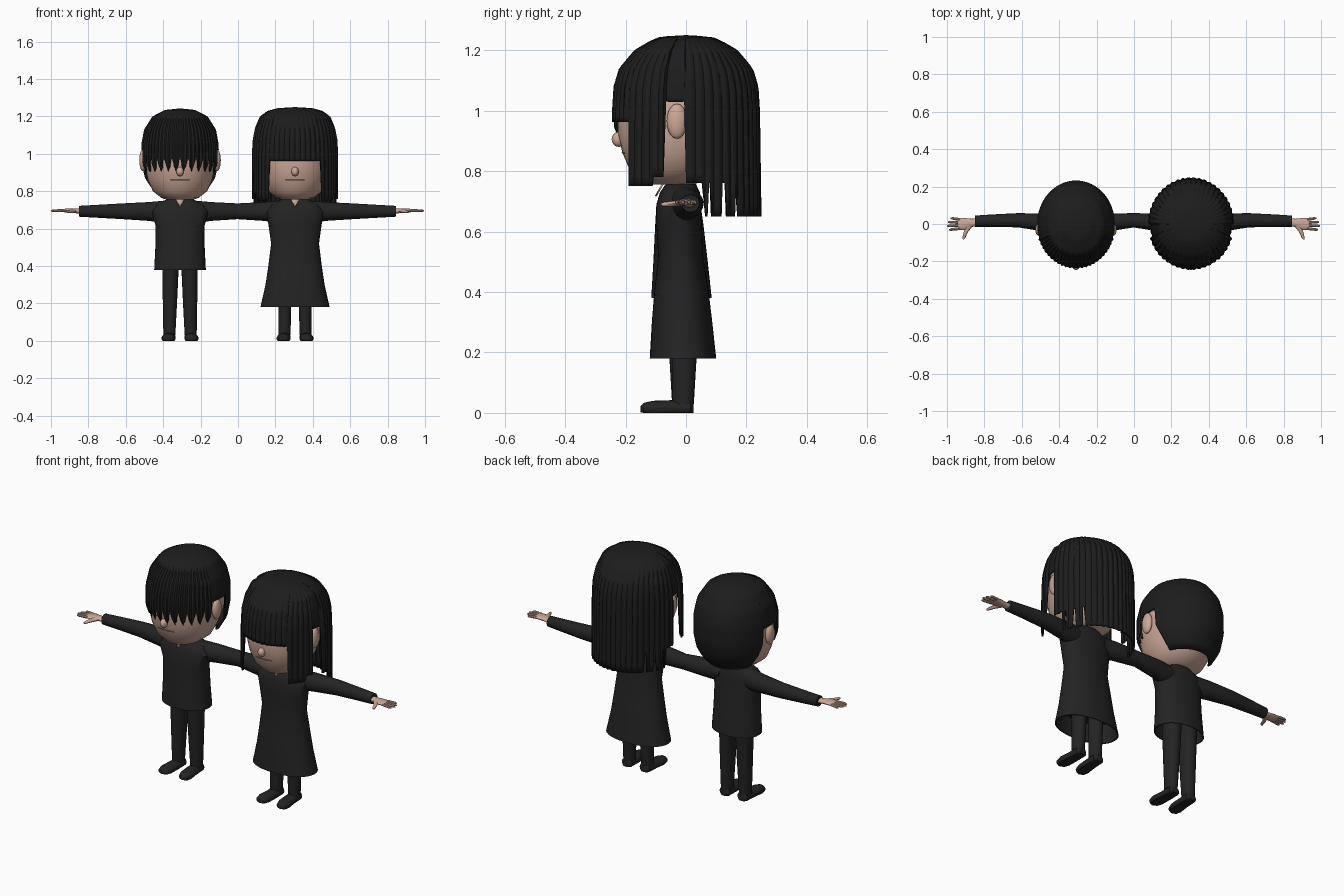
import bpy, bmesh, math
from mathutils import Vector

cube = bpy.data.objects.get("Cube")
if cube:
    bpy.data.objects.remove(cube, do_unlink=True)


def material(name, rgb):
    m = bpy.data.materials.new(name)
    m.use_nodes = True
    m.diffuse_color = (*rgb, 1)
    bsdf = m.node_tree.nodes["Principled BSDF"]
    bsdf.inputs["Base Color"].default_value = (*rgb, 1)
    bsdf.inputs["Roughness"].default_value = 0.8
    return m


CLOTH = material("black cloth", (0.017, 0.017, 0.017))
HAIR = material("black hair", (0.012, 0.012, 0.012))
SKIN = material("skin", (0.6, 0.39, 0.31))
LIP = material("mouth line", (0.3, 0.17, 0.14))
built = []


def finish(name, bm, mat, cx, recalc=True):
    if recalc:
        bmesh.ops.recalc_face_normals(bm, faces=bm.faces)
    mesh = bpy.data.meshes.new(name)
    bm.to_mesh(mesh)
    bm.free()
    mesh.materials.append(mat)
    obj = bpy.data.objects.new(name, mesh)
    obj.location.x = cx
    bpy.context.collection.objects.link(obj)
    built.append(obj)
    return obj


def loft(name, axis, sections, mat, cx, side=1, n=24, power=2.0):
    """Skin elliptical sections (position, centre a, centre b, radius a, radius b) along an axis."""
    bm = bmesh.new()
    rings = []
    for pos, ca, cb, ra, rb in sections:
        ring = []
        for i in range(n):
            t = 2 * math.pi * i / n
            c, s = math.cos(t), math.sin(t)
            p = [ca + ra * math.copysign(abs(c) ** (2 / power), c),
                 cb + rb * math.copysign(abs(s) ** (2 / power), s)]
            p.insert(axis, pos)
            ring.append(bm.verts.new((p[0] * side, p[1], max(p[2], 0))))
        rings.append(ring)
    for a, b in zip(rings, rings[1:]):
        for i in range(n):
            j = (i + 1) % n
            bm.faces.new((a[i], a[j], b[j], b[i]))
    bm.faces.new(rings[0])
    bm.faces.new(rings[-1])
    return finish(name, bm, mat, cx)


def ball(name, centre, scale, mat, cx):
    bm = bmesh.new()
    bmesh.ops.create_uvsphere(bm, u_segments=16, v_segments=10, radius=1)
    for v in bm.verts:
        v.co = Vector(centre) + v.co * Vector(scale)
    return finish(name, bm, mat, cx)


def radii(profile, z):
    for (z0, x0, y0), (z1, x1, y1) in zip(profile, profile[1:]):
        if z >= z1:
            f = (z0 - z) / (z0 - z1)
            return x0 + (x1 - x0) * f, y0 + (y1 - y0) * f
    return profile[-1][1:]


def hair_shell(name, profile, bottom, flute, cx, cols=240, rows=26):
    """Dome of strands: bottom(angle) sets the hair length, flute(angle) the strand relief."""
    bm = bmesh.new()
    top = profile[0][0]
    tip = bm.verts.new((0, 0, top))
    grid = []
    for i in range(cols):
        deg = 360 * i / cols - 180
        t = math.radians(deg)
        low, k = bottom(abs(deg)), flute(deg)
        column = []
        for r in range(1, rows + 1):
            z = top + (low - top) * (r / rows) ** 1.7
            rx, ry = radii(profile, z)
            column.append(bm.verts.new((rx * k * math.sin(t), -ry * k * math.cos(t), z)))
        grid.append(column)
    for i in range(cols):
        a, b = grid[i], grid[(i + 1) % cols]
        bm.faces.new((tip, a[0], b[0]))
        for r in range(rows - 1):
            bm.faces.new((a[r], a[r + 1], b[r + 1], b[r]))
    obj = finish(name, bm, HAIR, cx, recalc=False)
    mod = obj.modifiers.new("thickness", "SOLIDIFY")
    mod.thickness, mod.offset = 0.009, -1
    return obj


def zigzag(a, period):
    return abs((a / period) % 1 - 0.5) * 2


def arm_and_hand(who, cx, side):
    loft(who + "_sleeve", 0, [(0.08, -0.01, 0.69, 0.05, 0.06), (0.17, 0.008, 0.692, 0.048, 0.05),
                              (0.31, 0.02, 0.693, 0.038, 0.042), (0.45, 0.018, 0.693, 0.033, 0.034),
                              (0.54, 0.015, 0.693, 0.03, 0.029)], CLOTH, cx, side)
    loft(who + "_palm", 0, [(0.52, 0.01, 0.693, 0.02, 0.015), (0.56, 0.006, 0.695, 0.022, 0.012),
                            (0.6, 0, 0.697, 0.033, 0.011), (0.63, 0, 0.697, 0.031, 0.008)], SKIN, cx, side, 16)
    for k in range(4):
        y, tip = 0.024 - 0.016 * k, (0.67, 0.685, 0.69, 0.68)[k]
        loft(who + "_finger", 0, [(0.62, y, 0.697, 0.008, 0.008), (tip - 0.01, y * 1.25, 0.696, 0.007, 0.007),
                                  (tip, y * 1.28, 0.695, 0.003, 0.003)], SKIN, cx, side, 8)
    loft(who + "_thumb", 1, [(-0.01, 0.57, 0.695, 0.018, 0.01), (-0.045, 0.59, 0.692, 0.011, 0.009),
                             (-0.075, 0.6, 0.69, 0.008, 0.007), (-0.083, 0.602, 0.69, 0.003, 0.003)],
         SKIN, cx, side, 10)


def person(who, cx, torso, leg):
    # Head, face and neck
    loft(who + "_head", 2, [(0.755, 0, -0.05, 0.07, 0.07), (0.765, 0, -0.05, 0.1, 0.105),
                            (0.8, 0, -0.04, 0.145, 0.145), (0.86, 0, -0.03, 0.172, 0.18),
                            (0.92, 0, -0.02, 0.185, 0.205), (1.0, 0, -0.01, 0.189, 0.215),
                            (1.1, 0, 0, 0.18, 0.2), (1.17, 0, 0, 0.135, 0.15),
                            (1.21, 0, 0, 0.06, 0.07)], SKIN, cx, n=40)
    ball(who + "_nose", (0, -0.222, 0.905), (0.02, 0.024, 0.025), SKIN, cx)
    loft(who + "_mouth", 0, [(-0.05, -0.201, 0.86, 0.003, 0.002), (-0.025, -0.207, 0.86, 0.004, 0.003),
                             (0, -0.209, 0.861, 0.004, 0.003), (0.025, -0.207, 0.86, 0.004, 0.003),
                             (0.05, -0.201, 0.86, 0.003, 0.002)], LIP, cx, n=8)
    loft(who + "_neck", 2, [(0.7, 0, -0.018, 0.05, 0.045), (0.79, 0, -0.018, 0.05, 0.045)], SKIN, cx)
    # Clothes, hollow at the hem
    z, y, rx, ry = torso[0]
    hem = [(z + 0.1, y, rx * 0.85, ry * 0.85), (z, y, rx * 0.96, ry * 0.96)]
    shoulders = [(0.69, -0.025, 0.155, 0.073), (0.73, -0.02, 0.125, 0.066), (0.757, -0.017, 0.07, 0.05)]
    loft(who + "_top", 2, [(s[0], 0, *s[1:]) for s in hem + torso + shoulders], CLOTH, cx, n=40, power=2.2)
    # Open collar showing skin
    bm = bmesh.new()
    bm.faces.new([bm.verts.new(p) for p in ((-0.026, -0.072, 0.76), (0, -0.098, 0.715), (0.026, -0.072, 0.76))])
    collar = finish(who + "_open_collar", bm, SKIN, cx)
    collar.modifiers.new("thickness", "SOLIDIFY").thickness = 0.006
    for side in (1, -1):
        ball(who + "_ear", (side * 0.198, -0.03, 0.965), (0.02, 0.034, 0.058), SKIN, cx)
        arm_and_hand(who, cx, side)
        loft(who + "_leg", 2, leg, CLOTH, cx, side)
        loft(who + "_shoe", 1, [(0.025, 0.056, 0.015, 0.02, 0.02), (0.015, 0.056, 0.018, 0.032, 0.028),
                                (-0.05, 0.057, 0.016, 0.034, 0.026), (-0.11, 0.062, 0.014, 0.037, 0.026),
                                (-0.14, 0.064, 0.013, 0.028, 0.02), (-0.15, 0.065, 0.012, 0.012, 0.01)],
             CLOTH, cx, side, 20)


# Boy: shirt, trousers, short hair with a jagged fringe
BOY, GIRL = -0.31, 0.305
person("boy", BOY,
       [(0.38, -0.015, 0.138, 0.1), (0.5, -0.018, 0.132, 0.09), (0.62, -0.022, 0.132, 0.08)],
       [(0.46, 0.05, -0.01, 0.046, 0.06), (0.2, 0.054, -0.01, 0.038, 0.046), (0.03, 0.057, -0.01, 0.032, 0.036)])


def boy_length(a):
    if a < 72:
        return 0.905 + 0.075 * zigzag(a, 12)
    if a < 100:
        return 1.02
    return max(0.79, 0.93 - (a - 100) * 0.009)


def boy_flute(deg):
    a = abs(deg)
    return 0.99 + 0.025 * (1 - zigzag(a, 6)) if a < 72 else 0.985


hair_shell("boy_hair", [(1.243, 0, 0), (1.235, 0.08, 0.085), (1.2, 0.15, 0.16), (1.13, 0.195, 0.212),
                        (1.05, 0.21, 0.236), (0.95, 0.211, 0.236), (0.87, 0.198, 0.215),
                        (0.8, 0.158, 0.17), (0.76, 0.1, 0.11)], boy_length, boy_flute, BOY)

# Girl: flared dress and long straight hair
person("girl", GIRL,
       [(0.18, -0.01, 0.185, 0.11), (0.3, -0.013, 0.158, 0.1), (0.4, -0.015, 0.143, 0.09),
        (0.52, -0.018, 0.128, 0.074), (0.62, -0.023, 0.142, 0.075)],
       [(0.4, 0.054, -0.006, 0.036, 0.043), (0.18, 0.055, -0.006, 0.034, 0.041), (0.03, 0.056, -0.01, 0.032, 0.035)])


def girl_length(a):
    if a < 39:
        return 0.962
    if a < 73:
        return 0.75 if a < 62 else 0.78
    if a < 90:
        return 1.03
    if a < 105:
        return 0.76
    return 0.76 if a < 135 and a % 12 < 2 else 0.65


def girl_flute(deg):
    a = abs(deg)
    return 0.955 if 73 <= a < 90 else 0.985 + 0.03 * (1 - zigzag(a, 7.5))


hair_shell("girl_hair", [(1.25, 0, 0), (1.245, 0.09, 0.085), (1.23, 0.145, 0.12), (1.2, 0.187, 0.17),
                         (1.14, 0.212, 0.22), (1.08, 0.224, 0.238), (1.0, 0.229, 0.243),
                         (0.65, 0.229, 0.248)], girl_length, girl_flute, GIRL)

# Smooth shading with crisp edges
bpy.ops.object.select_all(action="DESELECT")
for obj in built:
    obj.select_set(True)
bpy.context.view_layer.objects.active = built[0]
bpy.ops.object.shade_smooth_by_angle(angle=math.radians(40))
